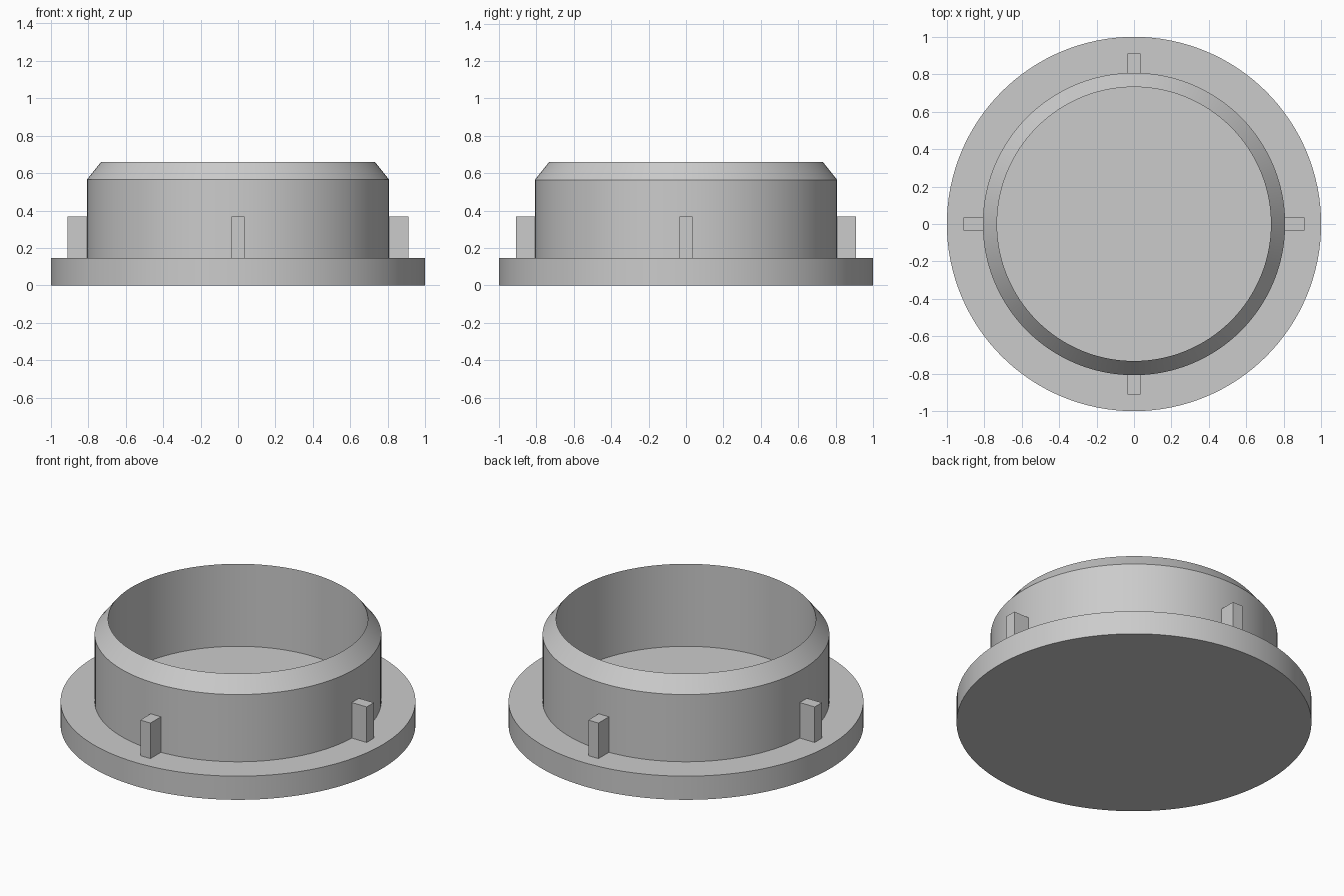
import bpy, bmesh, math

if "Cube" in bpy.data.objects:
    bpy.data.objects.remove(bpy.data.objects["Cube"])

SEGMENTS = 128

grey = bpy.data.materials.new("light_grey")
grey.diffuse_color = (0.6, 0.6, 0.6, 1.0)
grey.use_nodes = True
grey.node_tree.nodes["Principled BSDF"].inputs["Base Color"].default_value = grey.diffuse_color


def add_object(name, bm):
    bmesh.ops.recalc_face_normals(bm, faces=bm.faces)
    mesh = bpy.data.meshes.new(name)
    bm.to_mesh(mesh)
    bm.free()
    mesh.materials.append(grey)
    obj = bpy.data.objects.new(name, mesh)
    bpy.context.collection.objects.link(obj)
    return obj


def lathe(name, profile):
    """Revolve (radius, z) points around z; both ends lie on the axis."""
    bm = bmesh.new()
    verts = [bm.verts.new((r, 0, z)) for r, z in profile]
    edges = [bm.edges.new(pair) for pair in zip(verts, verts[1:])]
    bmesh.ops.spin(bm, geom=verts + edges, cent=(0, 0, 0), axis=(0, 0, 1),
                   angle=math.tau, steps=SEGMENTS, use_merge=True)
    bmesh.ops.remove_doubles(bm, verts=bm.verts, dist=1e-5)
    obj = add_object(name, bm)
    bpy.context.view_layer.objects.active = obj
    obj.select_set(True)
    bpy.ops.object.shade_smooth_by_angle(angle=math.radians(25))
    obj.select_set(False)
    return obj


def box(name, lo, hi, turn):
    bm = bmesh.new()
    bmesh.ops.create_cube(bm, size=1)
    for v in bm.verts:
        v.co = [(a + b) / 2 + c * (b - a) for a, b, c in zip(lo, hi, v.co)]
    obj = add_object(name, bm)
    obj.rotation_euler.z = turn
    return obj


# Flanged cap: solid disc, upright collar, bevel to a sharp rim, open inside
lathe("flanged_cap", [
    (0, 0), (1.0, 0), (1.0, 0.147),          # flange
    (0.808, 0.147), (0.808, 0.565),          # collar outside
    (0.732, 0.66), (0.732, 0.147),           # bevel, rim and bore
    (0, 0.147),                              # inner floor
])

# Four locating tabs around the collar
for i, side in enumerate(("right", "back", "left", "front")):
    box("tab_" + side, (0.78, -0.035, 0.14), (0.91, 0.035, 0.368),
        i * math.pi / 2)
